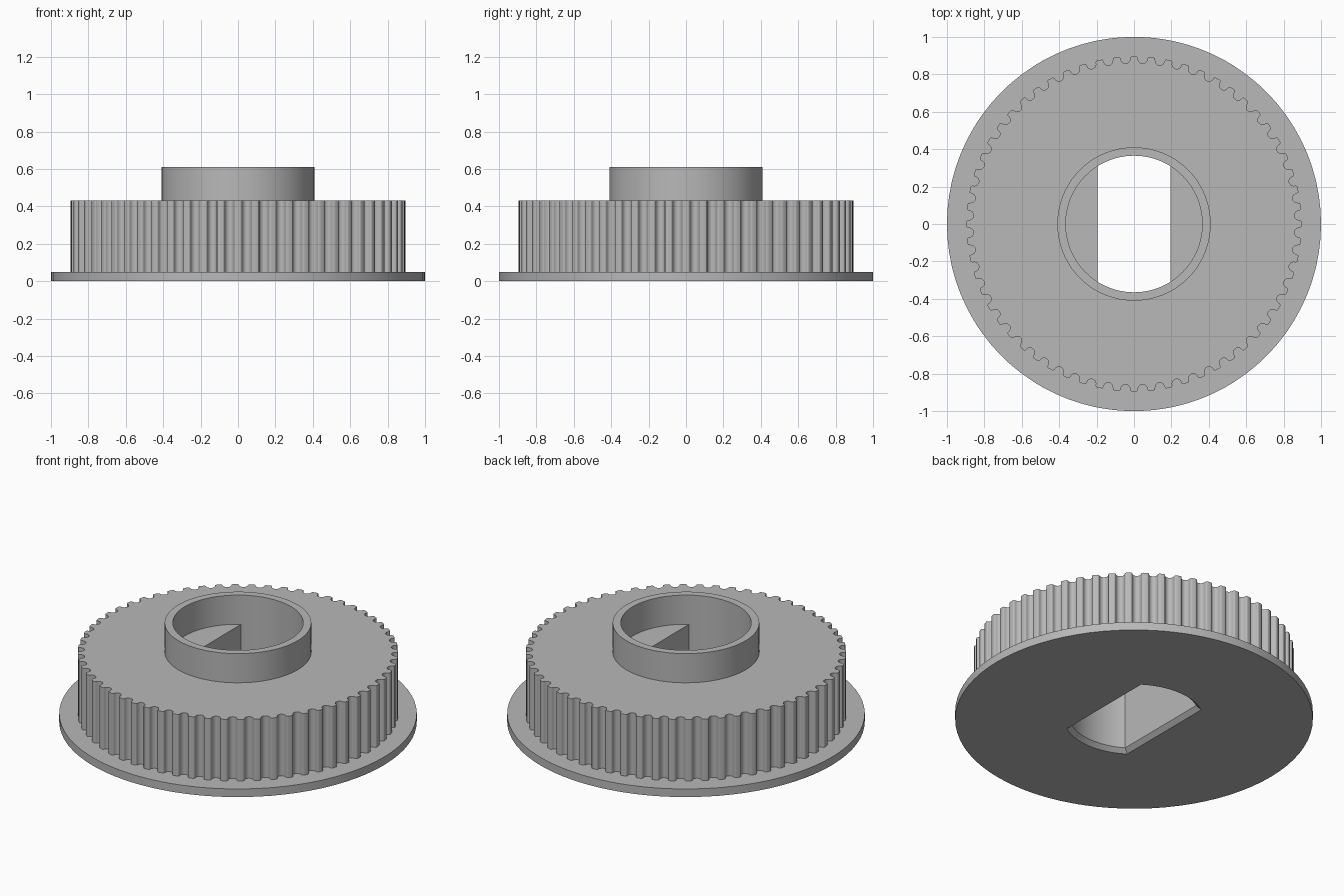
import bpy, bmesh
from math import sin, cos, pi, acos

cube = bpy.data.objects.get("Cube")
if cube:
    bpy.data.objects.remove(cube, do_unlink=True)

# Main dimensions
FLANGE_R, FLANGE_TOP = 1.0, 0.05
TOOTH_R, RIM_TOP, TEETH = 0.896, 0.43, 60
HUB_R, HUB_TOP, BORE_R = 0.41, 0.61, 0.365
FLAT, CHAMFER = 0.195, 0.025

grey = bpy.data.materials.new("plain_grey")
grey.use_nodes = True
colour = (0.48, 0.48, 0.48, 1)
grey.diffuse_color = colour
grey.node_tree.nodes["Principled BSDF"].inputs["Base Color"].default_value = colour


def angles(corner):
    """Angles round a circle with exact stops where the flats begin."""
    stops = [-corner, corner, pi - corner, pi + corner, 2 * pi - corner]
    result = []
    for k, steps in enumerate((26, 46, 26, 46)):
        a, b = stops[k], stops[k + 1]
        result += [a + (b - a) * i / steps for i in range(steps)]
    return result


def circle(r):
    return [(r * cos(a), r * sin(a)) for a in angles(acos(FLAT / BORE_R))]


def slot(grow=0.0):
    """Round hole with two parallel flats."""
    r, f = BORE_R + grow, FLAT + grow
    return [(max(-f, min(f, r * cos(a))), r * sin(a)) for a in angles(acos(f / r))]


def gear():
    """Rounded teeth with circular valleys; a tooth sits on each axis."""
    pitch = 2 * pi * TOOTH_R / TEETH
    half = [(0.012, 0.0), (0.0165, -0.0015), (0.0195, -0.0045), (0.0212, -0.009)]
    valley_r = pitch / 2 - 0.0215
    valley = [(pitch / 2 - valley_r * cos(pi * i / 10),
               -0.0115 - valley_r * sin(pi * i / 10)) for i in range(11)]
    tooth = half + valley + [(pitch - u, d) for u, d in reversed(half)]
    points = []
    for t in range(TEETH):
        for u, d in tooth:
            a = 2 * pi * t / TEETH + u / TOOTH_R
            points.append(((TOOTH_R + d) * cos(a), (TOOTH_R + d) * sin(a)))
    return points


def ring(bm, points, z):
    return [bm.verts.new((x, y, z)) for x, y in points]


def loft(bm, rings):
    """Join rings of equal length in order."""
    for a, b in zip(rings, rings[1:]):
        for i in range(len(a)):
            j = (i + 1) % len(a)
            bm.faces.new((a[i], a[j], b[j], b[i]))


def cap(bm, outer, inner):
    """Fill the flat, upward-facing area between two loops."""
    edges = []
    for loop in (outer, inner):
        for i, v in enumerate(loop):
            pair = (v, loop[(i + 1) % len(loop)])
            edges.append(bm.edges.get(pair) or bm.edges.new(pair))
    made = bmesh.ops.triangle_fill(bm, use_beauty=True, edges=edges, normal=(0, 0, 1))
    for f in made["geom"]:
        if isinstance(f, bmesh.types.BMFace):
            f.normal_update()
            if f.normal.z < 0:
                f.normal_flip()


def finish(bm, name):
    bmesh.ops.remove_doubles(bm, verts=bm.verts, dist=1e-5)
    mesh = bpy.data.meshes.new(name)
    bm.to_mesh(mesh)
    bm.free()
    obj = bpy.data.objects.new(name, mesh)
    bpy.context.collection.objects.link(obj)
    mesh.materials.append(grey)
    bpy.ops.object.select_all(action='DESELECT')
    obj.select_set(True)
    bpy.context.view_layer.objects.active = obj
    bpy.ops.object.shade_smooth_by_angle(angle=pi / 6)
    return obj


# Flange: underside, edge and upper face out to the teeth
bm = bmesh.new()
rim_edge = ring(bm, circle(FLANGE_R), FLANGE_TOP)
loft(bm, [ring(bm, slot(CHAMFER), 0), ring(bm, circle(FLANGE_R), 0), rim_edge])
cap(bm, rim_edge, ring(bm, gear(), FLANGE_TOP))
finish(bm, "flange")

# Toothed rim: toothed wall and flat top up to the hub
bm = bmesh.new()
top = ring(bm, gear(), RIM_TOP)
loft(bm, [ring(bm, gear(), FLANGE_TOP), top])
cap(bm, top, ring(bm, circle(HUB_R), RIM_TOP))
finish(bm, "toothed_rim")

# Hub: collar, round bore, shelf, flat-sided slot and bottom chamfer
bm = bmesh.new()
loft(bm, [ring(bm, points, z) for points, z in (
    (circle(HUB_R), RIM_TOP), (circle(HUB_R), HUB_TOP),
    (circle(BORE_R), HUB_TOP), (circle(BORE_R), RIM_TOP),
    (slot(), RIM_TOP), (slot(), CHAMFER), (slot(CHAMFER), 0))])
finish(bm, "hub_and_bore")
